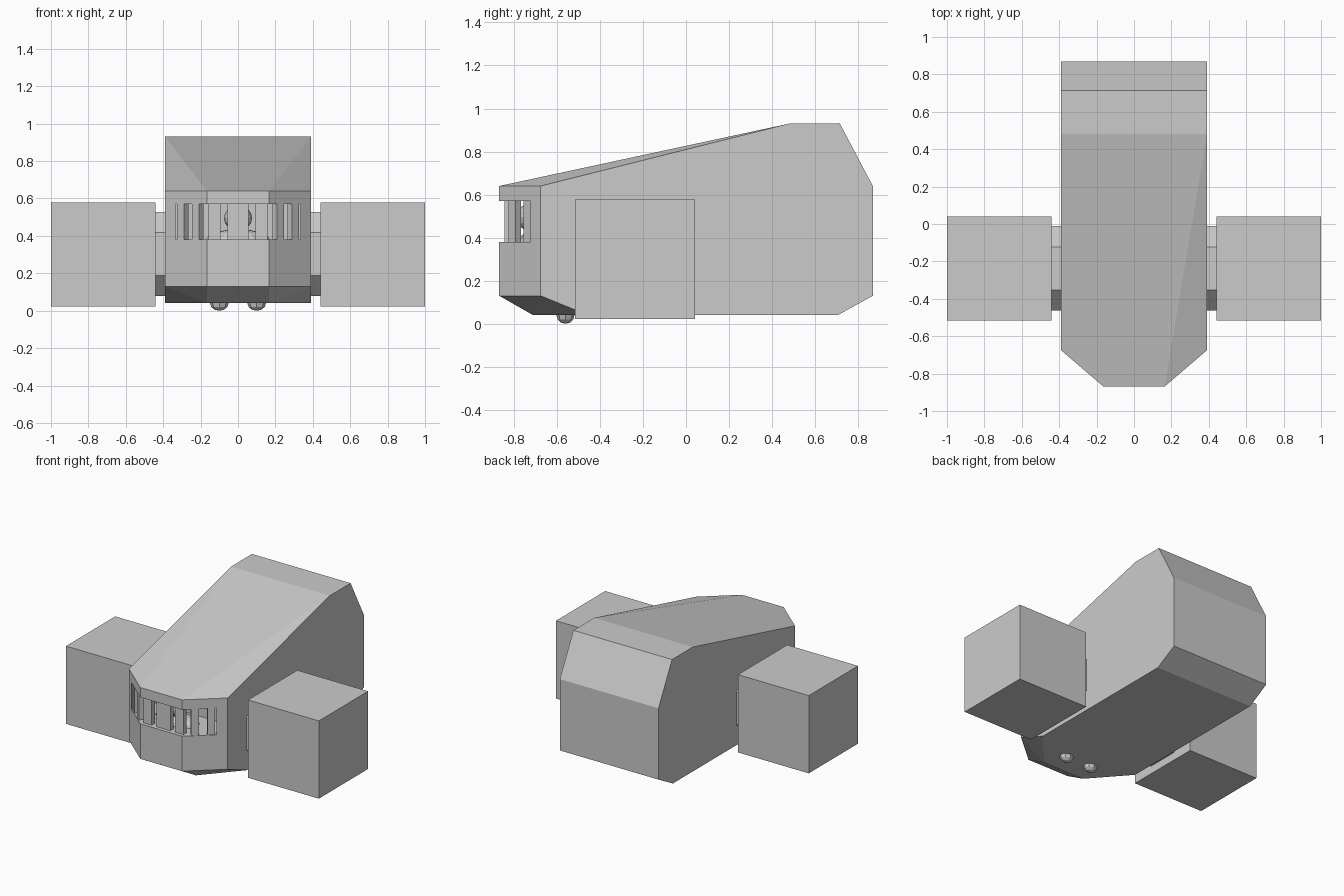
import bpy, bmesh, math
from mathutils import Matrix, Vector

if "Cube" in bpy.data.objects:
    bpy.data.objects.remove(bpy.data.objects["Cube"])

grey = bpy.data.materials.new("light_grey")
grey.diffuse_color = (0.6, 0.6, 0.6, 1)
grey.use_nodes = True
grey.node_tree.nodes["Principled BSDF"].inputs["Base Color"].default_value = grey.diffuse_color


def finish(bm, name):
    bmesh.ops.recalc_face_normals(bm, faces=bm.faces)
    me = bpy.data.meshes.new(name)
    bm.to_mesh(me)
    bm.free()
    me.materials.append(grey)
    ob = bpy.data.objects.new(name, me)
    bpy.context.collection.objects.link(ob)
    return ob


def box(name, center, size, rot=0.0):
    bm = bmesh.new()
    m = Matrix.Translation(center) @ Matrix.Rotation(rot, 4, 'Z') @ Matrix.Diagonal((*size, 1))
    bmesh.ops.create_cube(bm, size=1, matrix=m)
    return finish(bm, name)


def ball(name, center, radii, seg=12, rings=8):
    bm = bmesh.new()
    m = Matrix.Translation(center) @ Matrix.Diagonal((*radii, 1))
    bmesh.ops.create_uvsphere(bm, u_segments=seg, v_segments=rings, radius=1, matrix=m)
    return finish(bm, name)


# Hull: convex body with tapered nose and sloping roof
half = [(.165, -.868, .64), (.39, -.675, .64), (.165, -.868, .13), (.39, -.675, .13),
        (.165, -.71, .04), (.39, -.455, .04),
        (.39, .48, .93), (.39, .715, .93), (.39, .868, .64), (.39, .868, .13), (.39, .705, .04)]
bm = bmesh.new()
for s in (1, -1):
    for x, y, z in half:
        bm.verts.new((s * x, y, z))
# roof crease points
for s in (1, -1):
    bm.verts.new((s * .165, .48, .9301))
bmesh.ops.convex_hull(bm, input=bm.verts)
bmesh.ops.dissolve_limit(bm, angle_limit=0.005, verts=bm.verts, edges=bm.edges)
hull = finish(bm, "hull")

# Wrap-round window opening cut into the nose
cutter = box("window_cutter", (0, -.75, .475), (.67, .4, .19))
mod = hull.modifiers.new("window", 'BOOLEAN')
mod.object = cutter
mod.operation = 'DIFFERENCE'
mod.solver = 'EXACT'
bpy.context.view_layer.objects.active = hull
bpy.ops.object.modifier_apply(modifier="window")
bpy.data.objects.remove(cutter)

# Window bars standing just behind the three nose facets
box("window_bar_center", (0, -.825, .475), (.11, .035, .19))
facet = math.atan2(.193, .225)
for s in (1, -1):
    box("window_bar_front", (s * .125, -.825, .475), (.065, .035, .19))
    for x in (.215, .295):
        y = -.868 + (x - .165) * .193 / .225 + .03
        box("window_bar_side", (s * x, y, .475), (.05, .035, .19), s * facet)

# Pilot behind the bars
ball("pilot_head", (0, -.71, .495), (.075, .075, .07))
ball("pilot_shoulders", (0, -.69, .38), (.17, .09, .055))

# Side pods on octagonal mounts, with landing lamps under the nose
for s in (1, -1):
    box("side_pod", (s * .72, -.237, .30), (.56, .556, .556))
    bm = bmesh.new()
    a, b = .115, .225
    pts = [(a, b), (b, a), (b, -a), (a, -b), (-a, -b), (-b, -a), (-b, a), (-a, b)]
    f = bm.faces.new([bm.verts.new((s * .38, -.237 + y, .303 + z)) for y, z in pts])
    r = bmesh.ops.extrude_face_region(bm, geom=[f])
    bmesh.ops.translate(bm, vec=Vector((s * .07, 0, 0)),
                        verts=[v for v in r['geom'] if isinstance(v, bmesh.types.BMVert)])
    finish(bm, "pod_mount")
    ball("landing_lamp", (s * .1, -.56, .04), (.05, .042, .04), 8, 6)
